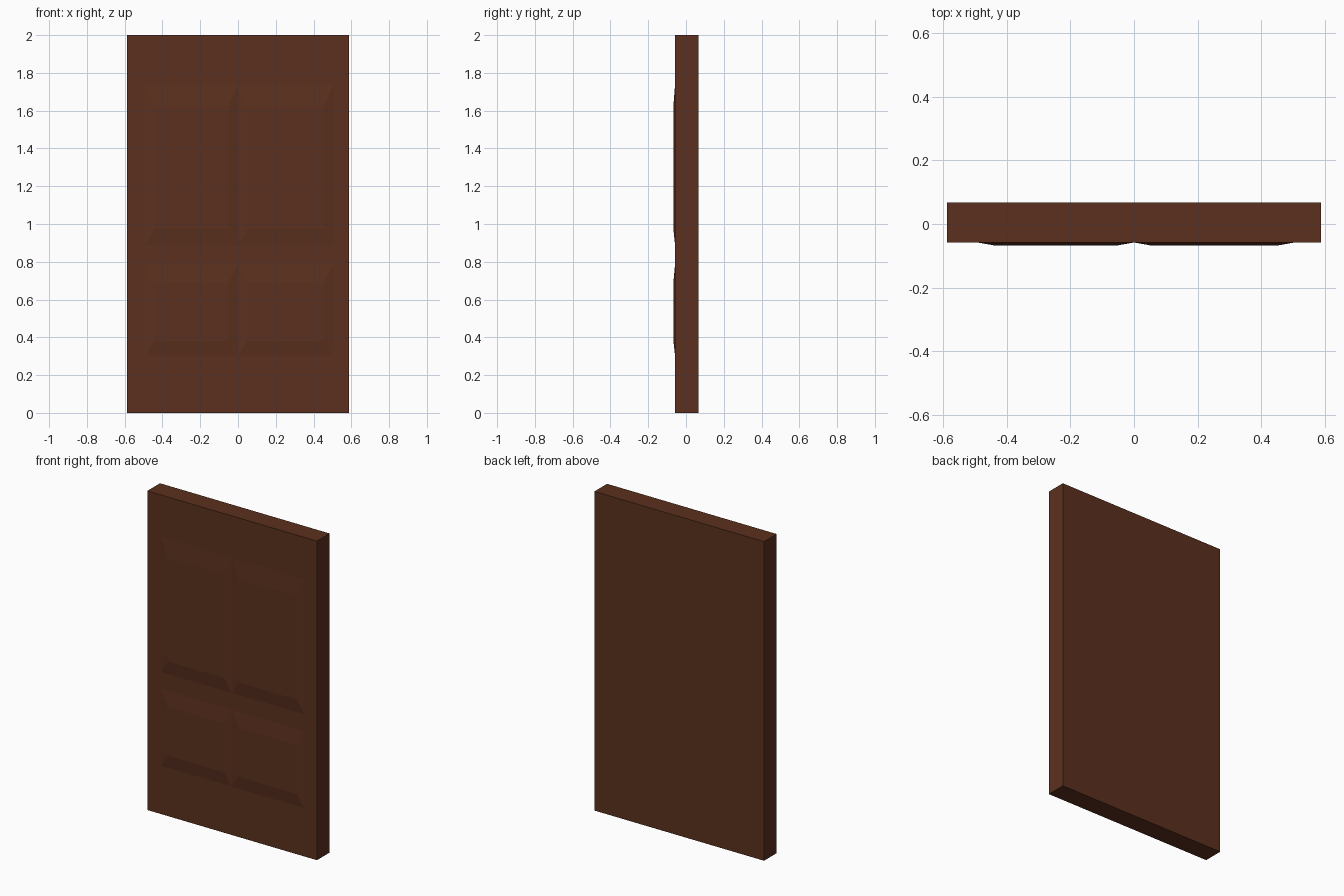
import bpy, bmesh

if "Cube" in bpy.data.objects:
    bpy.data.objects.remove(bpy.data.objects["Cube"])

FRONT, BACK, RAISED = -0.058, 0.067, -0.067

wood = bpy.data.materials.new("brown_wood")
wood.diffuse_color = (0.105, 0.03, 0.013, 1)
wood.use_nodes = True
wood.node_tree.nodes["Principled BSDF"].inputs["Base Color"].default_value = wood.diffuse_color


def loft(name, rect_a, y_a, rect_b, y_b):
    """Solid between two x/z rectangles (x0, x1, z0, z1) at depths y_a and y_b."""
    bm = bmesh.new()
    rings = []
    for (x0, x1, z0, z1), y in ((rect_a, y_a), (rect_b, y_b)):
        rings.append([bm.verts.new((x, y, z))
                      for x, z in ((x0, z0), (x1, z0), (x1, z1), (x0, z1))])
    for ring in rings:
        bm.faces.new(ring)
    for i in range(4):
        j = (i + 1) % 4
        bm.faces.new((rings[0][i], rings[0][j], rings[1][j], rings[1][i]))
    bmesh.ops.recalc_face_normals(bm, faces=bm.faces)
    mesh = bpy.data.meshes.new(name)
    bm.to_mesh(mesh)
    bm.free()
    mesh.materials.append(wood)
    obj = bpy.data.objects.new(name, mesh)
    bpy.context.collection.objects.link(obj)
    return obj


# Door slab
slab = (-0.588, 0.588, 0.0, 2.0)
loft("door_slab", slab, BACK, slab, FRONT)

# Four raised panels with sloped borders
for row, z0, z1, low, high in (("upper", 0.89, 1.737, 0.085, 0.115),
                               ("lower", 0.303, 0.785, 0.08, 0.095)):
    for side, x0, x1 in (("left", -0.492, 0.0), ("right", 0.0, 0.505)):
        base = (x0, x1, z0, z1)
        top = (x0 + 0.05, x1 - 0.05, z0 + low, z1 - high)
        loft(f"{row}_{side}_panel", base, FRONT, top, RAISED)
